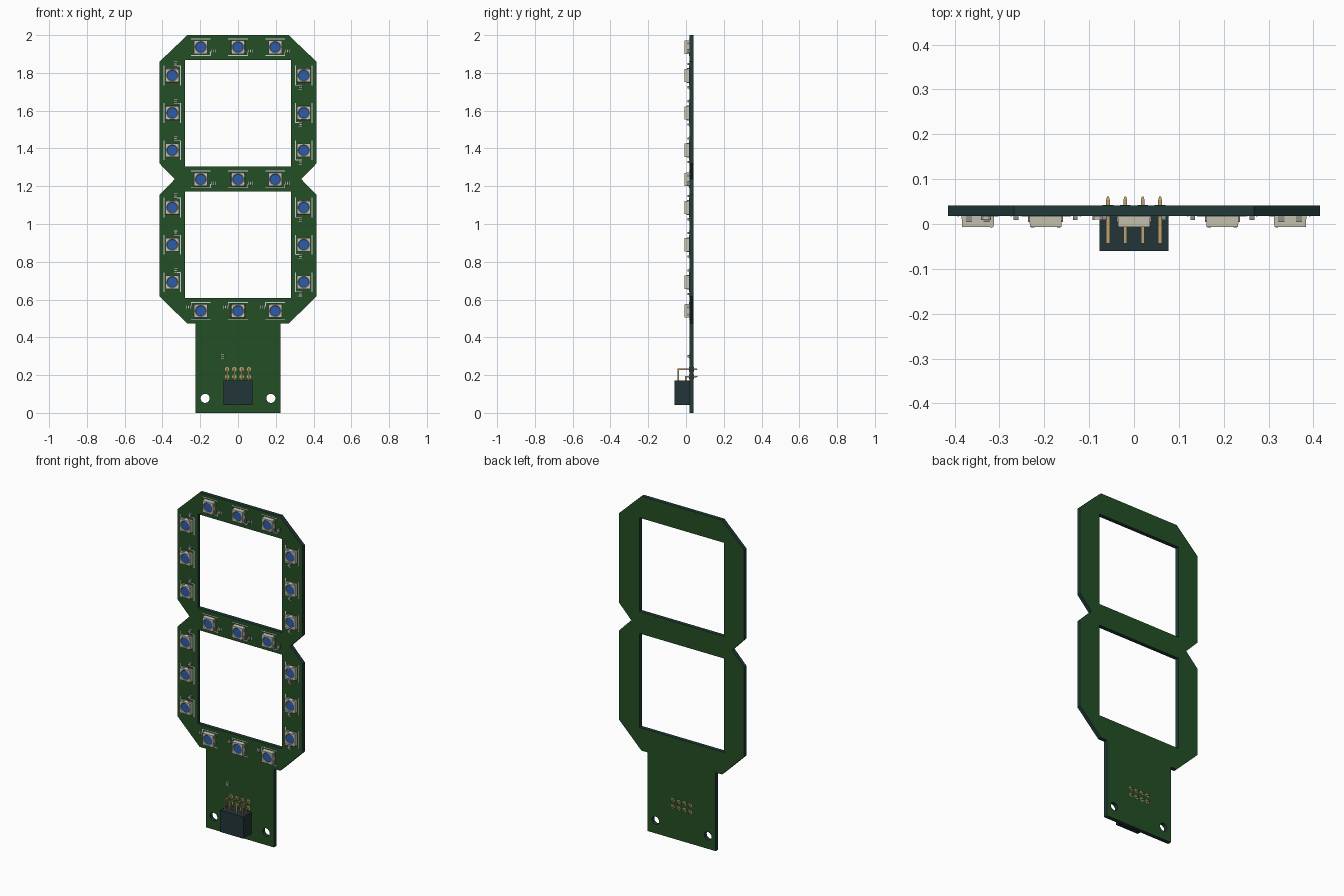
import bpy, bmesh, math
from mathutils import Matrix, Vector

if "Cube" in bpy.data.objects:
    bpy.data.objects.remove(bpy.data.objects["Cube"])


def material(name, rgb):
    m = bpy.data.materials.new(name)
    m.use_nodes = True
    m.diffuse_color = (*rgb, 1)
    m.node_tree.nodes["Principled BSDF"].inputs["Base Color"].default_value = (*rgb, 1)
    return m


GREEN = material("board green", (0.017, 0.078, 0.018))
EDGE = material("board edge dark teal", (0.014, 0.042, 0.040))
BLACK = material("connector black", (0.016, 0.036, 0.040))
SOCKET = material("socket dark", (0.004, 0.006, 0.007))
BEIGE = material("led housing beige", (0.58, 0.55, 0.44))
BLUE = material("led lens blue", (0.027, 0.11, 0.40))
SILVER = material("terminal grey", (0.28, 0.28, 0.26))
GOLD = material("pin gold", (0.52, 0.36, 0.16))
WHITE = material("silkscreen white", (0.62, 0.62, 0.72))

FRONT, BACK = 0.018, 0.041          # board faces along y


def finish(bm, name, mats):
    me = bpy.data.meshes.new(name)
    bmesh.ops.recalc_face_normals(bm, faces=bm.faces)
    bm.to_mesh(me)
    bm.free()
    for m in mats:
        me.materials.append(m)
    ob = bpy.data.objects.new(name, me)
    bpy.context.collection.objects.link(ob)
    return ob


def box(bm, lo, hi, mat=0):
    """Axis-aligned box between two corners."""
    lo, hi = Vector(lo), Vector(hi)
    size = hi - lo
    M = Matrix.Translation((lo + hi) / 2) @ Matrix.Diagonal((*size, 1))
    r = bmesh.ops.create_cube(bm, size=1, matrix=M)
    for f in {f for v in r["verts"] for f in v.link_faces}:
        f.material_index = mat
    return r["verts"]


# Circuit board: mirrored outline, two windows, two screw holes
half = [(0.268, 2), (0.415, 1.86), (0.415, 1.32), (0.335, 1.237), (0.415, 1.155),
        (0.415, 0.617), (0.268, 0.472), (0.226, 0.472), (0.226, 0)]
loops = [half + [(-x, z) for x, z in reversed(half)]]
for z0, z1 in ((0.608, 1.172), (1.304, 1.867)):
    loops.append([(-0.28, z0), (0.28, z0), (0.28, z1), (-0.28, z1)])
for cx in (-0.174, 0.174):
    loops.append([(cx + 0.024 * math.cos(a * math.pi / 12),
                   0.077 + 0.024 * math.sin(a * math.pi / 12)) for a in range(24)])
bm = bmesh.new()
for loop in loops:
    vs = [bm.verts.new((x, FRONT, z)) for x, z in loop]
    for a, b in zip(vs, vs[1:] + vs[:1]):
        bm.edges.new((a, b))
bmesh.ops.triangle_fill(bm, use_beauty=True, edges=bm.edges[:], normal=(0, -1, 0))
ext = bmesh.ops.extrude_face_region(bm, geom=bm.faces[:], use_keep_orig=True)
bmesh.ops.translate(bm, vec=(0, BACK - FRONT, 0),
                    verts=[g for g in ext["geom"] if isinstance(g, bmesh.types.BMVert)])
bm.normal_update()
for f in bm.faces:
    f.material_index = 0 if abs(f.normal.y) > 0.5 else 1
finish(bm, "circuit_board", [GREEN, EDGE])


# LED package: housing with a round recessed lens and four terminals, centred on the origin
def led_mesh():
    bm = bmesh.new()
    n, h, top, base = 24, 0.035, -0.007, FRONT
    rings = [[] for _ in range(4)]
    for i in range(n):
        c, s = math.cos(i * math.tau / n), math.sin(i * math.tau / n)
        k = h / max(abs(c), abs(s))
        for ring, (r, y) in zip(rings, ((k * 1.04, base), (k, top),
                                        (0.030, top), (0.027, top + 0.004))):
            ring.append(bm.verts.new((c * r, y, s * r)))
    for a, b in zip(rings, rings[1:]):
        for i in range(n):
            j = (i + 1) % n
            bm.faces.new((a[i], a[j], b[j], b[i]))
    bm.faces.new(rings[3]).material_index = 1
    bm.faces.new(rings[0])
    for sx in (-1, 1):
        for z in (-0.02, 0.02):
            x = sx * 0.036
            box(bm, (x - 0.003, 0.004, z - 0.007), (x + 0.003, FRONT, z + 0.007), 2)
    # Polarity mark in one corner
    box(bm, (0.025, top - 0.001, -0.033), (0.033, top + 0.001, -0.027), 2)
    ob = finish(bm, "led", [BEIGE, BLUE, SILVER])
    me = ob.data
    bpy.data.objects.remove(ob)
    return me


# Silkscreen guide lines beside each LED
def silk_mesh():
    bm = bmesh.new()
    y0, y1 = FRONT - 0.0012, FRONT
    for s in (-1, 1):
        box(bm, (-0.052, y0, s * 0.044 - 0.002), (0.052, y1, s * 0.044 + 0.002))
    box(bm, (0.049, y0, -0.044), (0.053, y1, -0.024))
    ob = finish(bm, "led_outline", [WHITE])
    me = ob.data
    bpy.data.objects.remove(ob)
    return me


# Chip capacitor with silver ends and outline dashes
def capacitor_mesh():
    bm = bmesh.new()
    box(bm, (-0.005, 0.010, -0.006), (0.005, FRONT, 0.006), 0)
    for s in (-1, 1):
        box(bm, (-0.0055, 0.009, s * 0.008 - 0.003), (0.0055, FRONT, s * 0.008 + 0.003), 1)
        box(bm, (s * 0.011 - 0.0015, FRONT - 0.001, -0.009),
            (s * 0.011 + 0.0015, FRONT, 0.009), 2)
    ob = finish(bm, "capacitor", [BEIGE, SILVER, WHITE])
    me = ob.data
    bpy.data.objects.remove(ob)
    return me


LED, SILK, CAP = led_mesh(), silk_mesh(), capacitor_mesh()


def place(name, me, x, z, turn=0):
    ob = bpy.data.objects.new(name, me)
    ob.location = (x, 0, z)
    ob.rotation_euler = (0, turn, 0)
    bpy.context.collection.objects.link(ob)


def station(name, x, z, turn, cap_x, cap_z):
    place(name + "_led", LED, x, z, turn)
    place(name + "_outline", SILK, x, z, turn)
    place(name + "_capacitor", CAP, x + cap_x, z + cap_z, turn)


# Three horizontal segments
for seg, z, turn, side in (("top", 1.936, 0, 1), ("middle", 1.236, 0, 1),
                           ("bottom", 0.54, math.pi, -1)):
    for i, x in enumerate((-0.197, 0, 0.197)):
        station(f"{seg}_{i + 1}", x, z, turn, side * 0.066, -side * 0.02)
# Four vertical segments
for seg, zs in (("upper", (1.786, 1.588, 1.39)), ("lower", (1.087, 0.89, 0.692))):
    for i, z in enumerate(zs):
        station(f"{seg}_left_{i + 1}", 0.348, z, math.pi / 2, -0.018, -0.062)
        station(f"{seg}_right_{i + 1}", -0.348, z, -math.pi / 2, 0.018, 0.062)
# Capacitor above the connector
place("connector_capacitor", CAP, -0.082, 0.30, math.pi / 2)

# Connector housing with socket openings underneath
PIN_X = [(i - 1.5) * 0.0387 for i in range(4)]
bm = bmesh.new()
box(bm, (-0.077, -0.06, 0.042), (0.077, FRONT, 0.172))
for x in PIN_X:
    for y in (-0.04, -0.002):
        box(bm, (x - 0.008, y - 0.008, 0.041), (x + 0.008, y + 0.008, 0.044), 1)
finish(bm, "connector_housing", [BLACK, SOCKET])

# Right-angle pins in two rows, with tapered tips behind the board
bm = bmesh.new()
w = 0.004
for x in PIN_X:
    for y, z in ((-0.04, 0.231), (-0.002, 0.192)):
        box(bm, (x - w, y - w, 0.165), (x + w, y + w, z + w))
        box(bm, (x - w, y + w, z - w), (x + w, 0.054, z + w))
        tip = box(bm, (x - w, 0.054, z - w), (x + w, 0.061, z + w))
        for v in tip:
            if v.co.y > 0.06:
                v.co.x = x + (v.co.x - x) * 0.5
                v.co.z = z + (v.co.z - z) * 0.5
finish(bm, "connector_pins", [GOLD])

# Solder pads on both faces
bm = bmesh.new()
for x in PIN_X:
    for z in (0.231, 0.192):
        for y in (FRONT, BACK):
            M = Matrix.Translation((x, y, z)) @ Matrix.Rotation(math.pi / 2, 4, "X")
            bmesh.ops.create_cone(bm, cap_ends=True, segments=16, radius1=0.012,
                                  radius2=0.012, depth=0.002, matrix=M)
finish(bm, "solder_pads", [GOLD])
